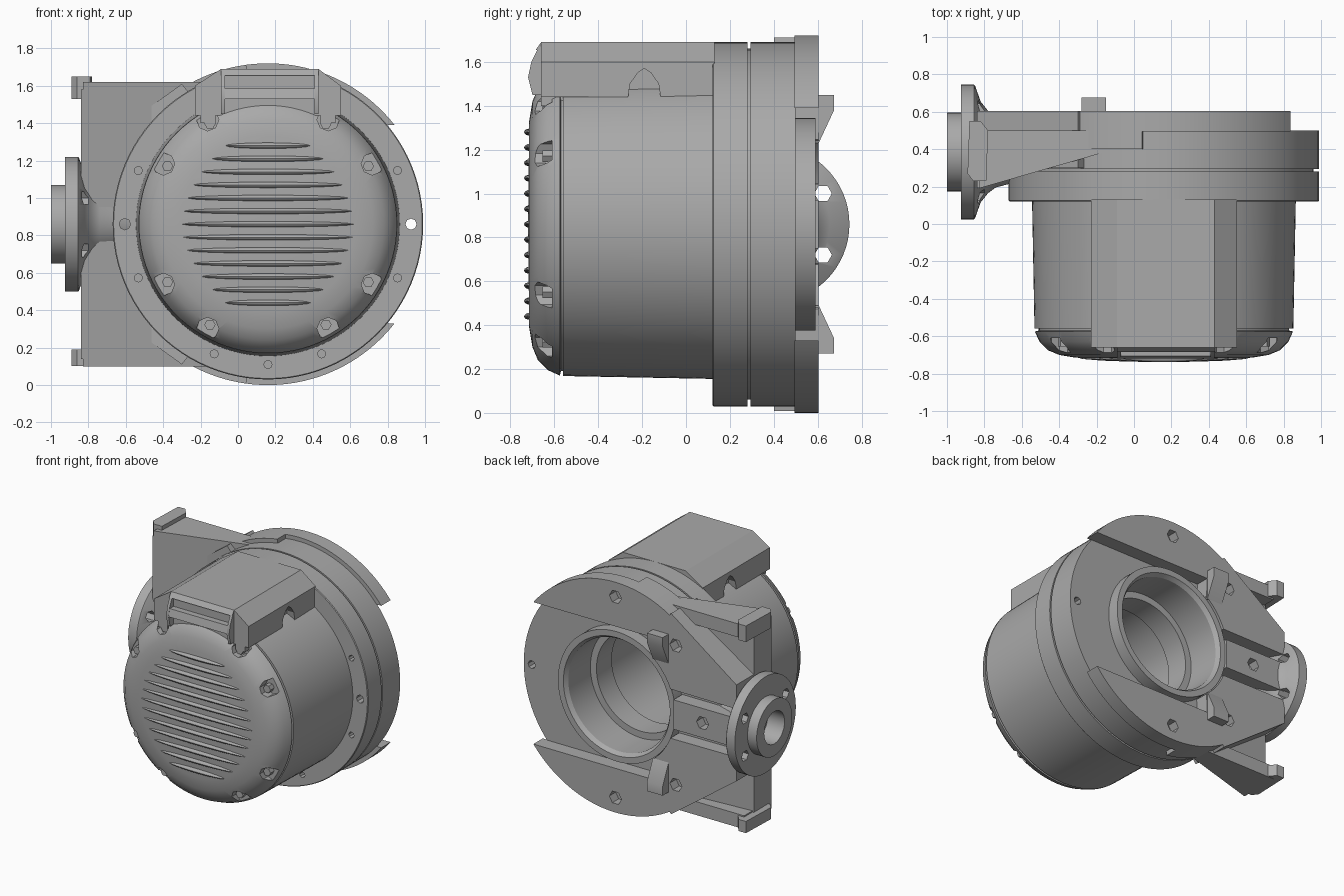
import bpy, bmesh, math

if "Cube" in bpy.data.objects:
    bpy.data.objects.remove(bpy.data.objects["Cube"], do_unlink=True)

CX, CZ = 0.16, 0.86      # main axis, running along y
HUB_Y = 0.385            # side hub axis, running along x

metal = bpy.data.materials.new("cast grey metal")
metal.use_nodes = True
GREY = (0.4, 0.4, 0.4, 1)
metal.diffuse_color = GREY
metal.node_tree.nodes["Principled BSDF"].inputs["Base Color"].default_value = GREY


def finish(name, bm, smooth=True):
    bmesh.ops.recalc_face_normals(bm, faces=bm.faces)
    mesh = bpy.data.meshes.new(name)
    bm.to_mesh(mesh)
    bm.free()
    mesh.materials.append(metal)
    obj = bpy.data.objects.new(name, mesh)
    bpy.context.collection.objects.link(obj)
    if smooth:
        shade(obj)
    return obj


def shade(obj):
    bpy.ops.object.select_all(action='DESELECT')
    obj.select_set(True)
    bpy.context.view_layer.objects.active = obj
    bpy.ops.object.shade_smooth_by_angle(angle=math.radians(32))


def place(axis, a, b, along):
    """Two cross-section coordinates plus a distance along the axis."""
    return {'x': (along, a, b), 'y': (a, along, b), 'z': (a, b, along)}[axis]


def add_prism(bm, pts, axis, lo, hi):
    ends = [[bm.verts.new(place(axis, a, b, h)) for a, b in pts] for h in (lo, hi)]
    bm.faces.new(ends[0])
    bm.faces.new(ends[1][::-1])
    for i in range(len(pts)):
        j = (i + 1) % len(pts)
        bm.faces.new((ends[0][i], ends[0][j], ends[1][j], ends[1][i]))


def prism(name, pts, axis, lo, hi):
    bm = bmesh.new()
    add_prism(bm, pts, axis, lo, hi)
    return finish(name, bm)


def box(name, x, y, z):
    return prism(name, [(x[0], y[0]), (x[1], y[0]), (x[1], y[1]), (x[0], y[1])], 'z', *z)


def circle(a, b, r, n):
    return [(a + r * math.cos(math.tau * i / n), b + r * math.sin(math.tau * i / n))
            for i in range(n)]


def lathe(name, profile, axis, a, b, n=96):
    """Revolve (radius, distance) points that start and end on the axis."""
    bm = bmesh.new()
    rings = []
    for r, h in profile:
        pts = [(a, b)] if r == 0 else circle(a, b, r, n)
        rings.append([bm.verts.new(place(axis, p, q, h)) for p, q in pts])
    for one, two in zip(rings, rings[1:]):
        for i in range(n):
            j = (i + 1) % n
            quad = [one[i % len(one)], one[j % len(one)], two[j % len(two)], two[i % len(two)]]
            bm.faces.new(list(dict.fromkeys(quad)))
    return finish(name, bm)


def cut(obj, outlines, axis, lo, hi):
    """Cut a set of prisms out of a part and bake the result."""
    bm = bmesh.new()
    for pts in outlines:
        add_prism(bm, pts, axis, lo, hi)
    cutter = finish("cutter", bm, False)
    cutter.hide_render = True
    mod = obj.modifiers.new("holes", 'BOOLEAN')
    mod.operation, mod.solver, mod.object = 'DIFFERENCE', 'EXACT', cutter
    graph = bpy.context.evaluated_depsgraph_get()
    mesh = bpy.data.meshes.new_from_object(obj.evaluated_get(graph))
    obj.modifiers.clear()
    obj.data = mesh
    bpy.data.objects.remove(cutter, do_unlink=True)
    shade(obj)


def drill(obj, centres, axis, lo, hi, r, n=8):
    cut(obj, [circle(a, b, r, n) for a, b in centres], axis, lo, hi)


def polar(r, degrees):
    return [(CX + r * math.cos(math.radians(d)), CZ + r * math.sin(math.radians(d)))
            for d in degrees]


# Housing: rounded cap, shell, twin flanges, rear collar and stepped bore
housing = lathe("housing", [
    (0, -0.72), (0.47, -0.715), (0.56, -0.70), (0.62, -0.675), (0.665, -0.63),
    (0.69, -0.575), (0.67, -0.57), (0.67, -0.56), (0.692, -0.56), (0.705, 0.12),
    (0.825, 0.12), (0.83, 0.125), (0.83, 0.28), (0.80, 0.28), (0.80, 0.293),
    (0.83, 0.293), (0.83, 0.5), (0.485, 0.5), (0.485, 0.59), (0.44, 0.59),
    (0.42, 0.56), (0.42, 0.3), (0.37, 0.3), (0.37, 0.12), (0.40, 0.1),
    (0.40, -0.4), (0, -0.4)], 'y', CX, CZ)
drill(housing, polar(0.75, [22.5, 157.5, 202.5, 247.5, 270, 292.5, 337.5]), 'y', 0.05, 0.2, 0.022)
drill(housing, polar(0.765, [0, 180]), 'y', 0.05, 0.55, 0.03)
cap_angles = [30, 60, 120, 150, 210, 240, 300, 330]
drill(housing, polar(0.645, cap_angles), 'y', -0.8, -0.61, 0.06)

# Screw heads in the cap pockets
for i, (x, z) in enumerate(polar(0.62, cap_angles)):
    prism(f"cap_screw_{i + 1}", circle(x, z, 0.03, 6), 'y', -0.655, -0.6)

# Cooling fins: lens-shaped ridges across the cap
for i in range(13):
    t = (i - 6) / 6
    bm = bmesh.new()
    bmesh.ops.create_uvsphere(bm, u_segments=16, v_segments=8, radius=1)
    bmesh.ops.scale(bm, verts=bm.verts, vec=(0.47 - 0.24 * t * t, 0.026, 0.016))
    bmesh.ops.translate(bm, verts=bm.verts, vec=(CX, -0.712, CZ + 0.42 * t))
    finish(f"cooling_fin_{i + 1}", bm)

# Terminal box on top, with arched side notches and a slotted nose
terminal_box = prism("terminal_box", [
    (-0.23, 1.44), (-0.23, 1.6), (-0.09, 1.69), (0.43, 1.69), (0.55, 1.6), (0.55, 1.44)],
    'y', -0.66, 0.13)
arch = [(-0.27, 1.4), (-0.255, 1.5), (-0.22, 1.55), (-0.19, 1.57), (-0.16, 1.55),
        (-0.125, 1.5), (-0.11, 1.4)]
cut(terminal_box, [arch], 'x', 0.49, 0.6)
cut(terminal_box, [arch], 'x', -0.3, -0.17)
for label, z0, z1, y0, y1 in (("upper", 1.655, 1.69, -0.685, -0.66),
                              ("lower", 1.53, 1.585, -0.72, -0.705)):
    prism(f"box_nose_{label}_bar", [(-0.6, z0), (y0, z0), (y1, z1), (-0.6, z1)], 'x', -0.09, 0.43)
for label, x in (("right", -0.09), ("left", 0.41)):
    prism(f"box_nose_{label}_cheek", [(-0.6, 1.45), (-0.70, 1.45), (-0.72, 1.53),
          (-0.705, 1.6), (-0.66, 1.69), (-0.6, 1.69)], 'x', x, x + 0.02)
for label, x in (("right", -0.2), ("left", 0.44)):
    box(f"box_{label}_foot", (x, x + 0.08), (-0.66, -0.5), (1.4, 1.5))

# Parts repeated above and below the main axis
for label, s in (("upper", 1), ("lower", -1)):
    def mirrored(pts):
        return [(a, CZ + s * b) for a, b in pts]

    # Raised rear pad, a circle segment, thicker towards the arm
    start = math.asin(0.53 / 0.86)
    arc = [start + (math.pi - 2 * start) * i / 40 for i in range(41)]
    seg = [(CX + 0.86 * math.cos(t), 0.86 * math.sin(t)) for t in arc]
    pad = prism(f"{label}_pad", mirrored(seg), 'y', 0.495, 0.605)
    edge = [p for p in seg if p[0] < 0.08]
    prism(f"{label}_pad_step", mirrored(edge + [(0.08, 0.6)]), 'y', 0.4, 0.5)

    # Arm face, wrapping the collar and tapering to the hub
    hug = [math.radians(d) for d in range(128, 159, 5)]
    inner = [(CX + 0.49 * math.cos(t), 0.49 * math.sin(t)) for t in hug]
    arm_face = prism(f"{label}_arm_face", mirrored(
        [(-0.84, 0.36), (-0.3, 0.75), (-0.15, 0.56)] + inner + [(-0.84, 0.18)]), 'y', 0.3, 0.605)
    for part in (pad, arm_face):
        drill(part, mirrored([(0.16, 0.75), (-0.34, 0.52)]), 'y', 0.53, 0.65, 0.05, 6)
    g0, g1 = sorted((CZ + s * 0.1, CZ + s * 0.19))
    box(f"{label}_groove_floor", (-0.84, -0.31), (0.3, 0.5), (g0, g1))

    # Wedge tab on the rear face
    prism(f"{label}_tab", [(y, CZ + s * z) for y, z in
          ((0.58, 0.37), (0.605, 0.37), (0.675, 0.52), (0.675, 0.59), (0.58, 0.59))],
          'x', -0.28, -0.15)

    # Arm edge rail and end lug
    z0, z1 = sorted((CZ + s * 0.66, CZ + s * 0.76))
    prism(f"{label}_arm_rail", [(-0.83, 0.19), (-0.1, 0.4), (-0.1, 0.5), (-0.83, 0.5)], 'z', z0, z1)
    l0, l1 = sorted((CZ + s * 0.67, CZ + s * (0.79 if s > 0 else 0.757)))
    prism(f"{label}_arm_lug", [(-0.89, 0.27), (-0.86, 0.23), (-0.79, 0.23), (-0.78, 0.5),
          (-0.82, 0.55), (-0.88, 0.55)], 'z', l0, l1)

# Arm web joining the flange to the side hub, and the strip between the grooves
prism("arm_web", [(-0.84, 0.19), (-0.29, 0.35), (-0.29, 0.44), (-0.84, 0.40)],
      'z', CZ - 0.72, CZ + 0.72)
strip = box("arm_centre_strip", (-0.84, -0.32), (0.3, 0.605), (CZ - 0.11, CZ + 0.11))
drill(strip, [(-0.56, CZ)], 'y', 0.53, 0.65, 0.05, 6)

# Side hub with boss, socket and bolt holes
hub = lathe("side_hub", [
    (0, -0.4), (0.1, -0.4), (0.19, -0.74), (0.22, -0.78), (0.27, -0.82), (0.355, -0.85),
    (0.36, -0.855), (0.36, -0.925), (0.21, -0.925), (0.21, -1.0), (0.12, -1.0),
    (0.12, -0.86), (0, -0.86)], 'x', HUB_Y, CZ, 64)
drill(hub, [(HUB_Y + a, CZ + b) for a in (-0.24, 0.24) for b in (-0.14, 0.14)],
      'x', -1.0, -0.7, 0.04, 6)
